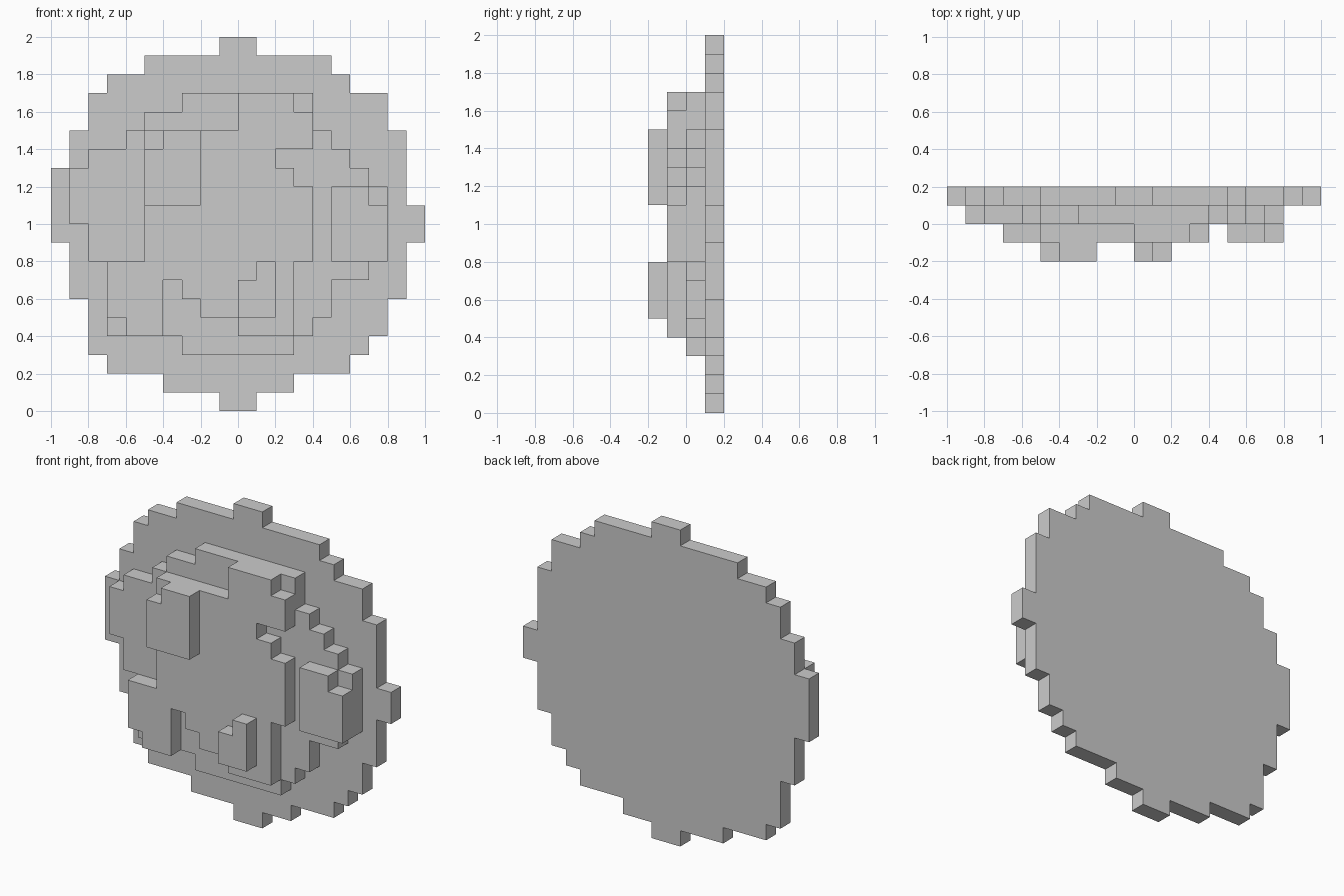
import bpy
import bmesh

if "Cube" in bpy.data.objects:
    bpy.data.objects.remove(bpy.data.objects["Cube"])

U = 0.1  # size of one block


def slab(name, start, moves, y_front):
    """One-block-thick stepped plate: moves alternate new x, new z along its outline."""
    x, z = start
    pts = [(x, z)]
    for i, v in enumerate(moves):
        if i % 2 == 0:
            x = v
        else:
            z = v
        pts.append((x, z))
    bm = bmesh.new()
    face = bm.faces.new([bm.verts.new((px * U, y_front, pz * U)) for px, pz in pts])
    ext = bmesh.ops.extrude_face_region(bm, geom=[face])
    back = [g for g in ext["geom"] if isinstance(g, bmesh.types.BMVert)]
    bmesh.ops.translate(bm, verts=back, vec=(0, U, 0))
    bmesh.ops.recalc_face_normals(bm, faces=bm.faces)
    mesh = bpy.data.meshes.new(name)
    bm.to_mesh(mesh)
    bm.free()
    obj = bpy.data.objects.new(name, mesh)
    bpy.context.collection.objects.link(obj)
    return obj


# Large rounded back plate
slab("back_disc", (-1, 0),
     [1, 1, 3, 2, 6, 3, 7, 4, 8, 6, 9, 9, 10, 11, 9, 15, 8, 17, 6, 18, 5, 19, 1, 20,
      -1, 19, -5, 18, -7, 17, -8, 15, -9, 13, -10, 9, -9, 6, -8, 3, -7, 2, -4, 1, -1], 0.1)

# Second layer
slab("middle_plate", (-3, 3),
     [3, 4, 4, 5, 5, 7, 7, 8, 8, 12, 7, 13, 6, 14, 5, 15, 4, 17,
      -3, 16, -5, 15, -6, 14, -8, 13, -9, 10, -8, 8, -7, 4, -3], 0.0)

# Third layer: main relief and separate side panel
slab("front_relief", (0, 4),
     [3, 8, 4, 12, 3, 13, 2, 14, 4, 16, 3, 17, 0, 15, -5, 8, -7, 5, -6, 4,
      -4, 7, -3, 6, -2, 5, 0], -0.1)
slab("side_panel", (5, 8), [8, 11, 7, 12, 5], -0.1)

# Foremost raised blocks
slab("upper_block", (-5, 11), [-2, 15, -4, 14, -5], -0.2)
slab("lower_block", (0, 5), [2, 8, 1, 7, 0], -0.2)
